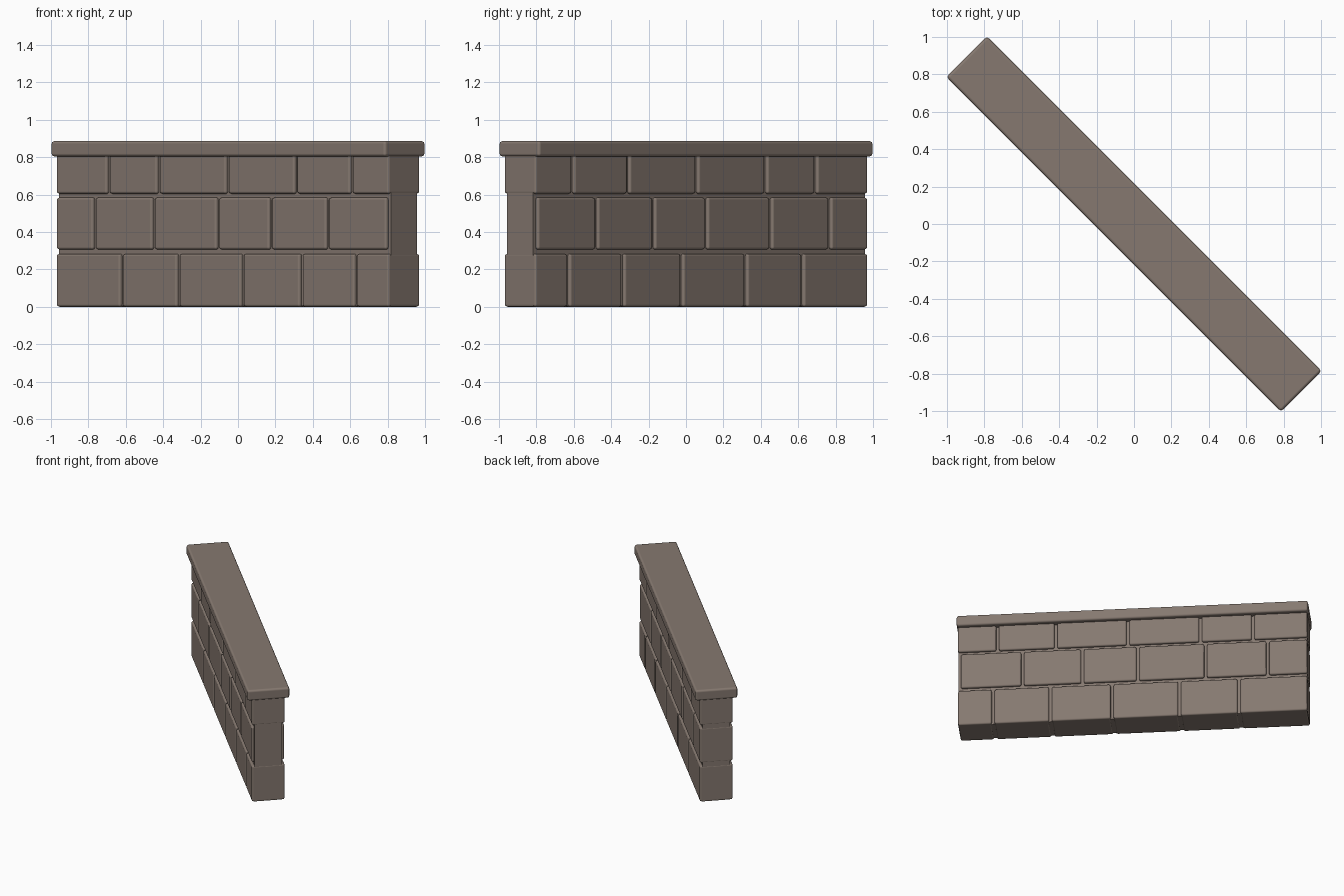
import bpy
import bmesh
from math import radians
from mathutils import Matrix, Vector

cube = bpy.data.objects.get("Cube")
if cube:
    bpy.data.objects.remove(cube, do_unlink=True)

stone = bpy.data.materials.new("taupe stone")
stone.use_nodes = True
colour = (0.238, 0.191, 0.162, 1)
stone.diffuse_color = colour
bsdf = stone.node_tree.nodes["Principled BSDF"]
bsdf.inputs["Base Color"].default_value = colour
bsdf.inputs["Roughness"].default_value = 0.9


def build(name, boxes, bevel=0):
    """Make one object from (low corner, high corner) boxes, turned along the wall."""
    bm = bmesh.new()
    for low, high in boxes:
        low, high = Vector(low), Vector(high)
        place = Matrix.Translation((low + high) / 2) @ Matrix.Diagonal((*(high - low), 1))
        bmesh.ops.create_cube(bm, size=1, matrix=place)
    mesh = bpy.data.meshes.new(name)
    bm.to_mesh(mesh)
    bm.free()
    mesh.materials.append(stone)
    obj = bpy.data.objects.new(name, mesh)
    bpy.context.collection.objects.link(obj)
    obj.rotation_euler.z = radians(-45)
    if bevel:
        mod = obj.modifiers.new("worn edges", "BEVEL")
        mod.width = bevel
        mod.segments = 2
        mod.harden_normals = True
        bpy.ops.object.select_all(action="DESELECT")
        obj.select_set(True)
        bpy.context.view_layer.objects.active = obj
        bpy.ops.object.shade_smooth_by_angle(angle=radians(35))
    return obj


END, DEPTH, GAP = 1.257, 0.12, 0.01

# Mortar core, flush with the ends and recessed behind the stones
build("mortar_core", [((-END + 0.002, -0.1, 0.003), (END - 0.002, 0.1, 0.84))])

# Stone courses: bottom, top, right-hand end, joint positions along the wall
courses = {
    "bottom_course": (0, 0.283, END, (-0.765, -0.337, 0.148, 0.592, 1.005)),
    "middle_course": (0.306, 0.584, END - 0.02, (-0.972, -0.525, -0.038, 0.361, 0.792)),
    "top_course": (0.604, 0.83, END, (-0.866, -0.488, 0.034, 0.553, 0.972)),
}
for name, (z0, z1, end, joints) in courses.items():
    starts = [-END] + [j + GAP for j in joints]
    stops = [j - GAP for j in joints] + [end]
    build(name, [((a, -DEPTH, z0), (b, DEPTH, z1)) for a, b in zip(starts, stops)], 0.013)

# Overhanging coping slab
build("coping_slab", [((-1.265, -0.154, 0.803), (1.265, 0.154, 0.887))], 0.016)
